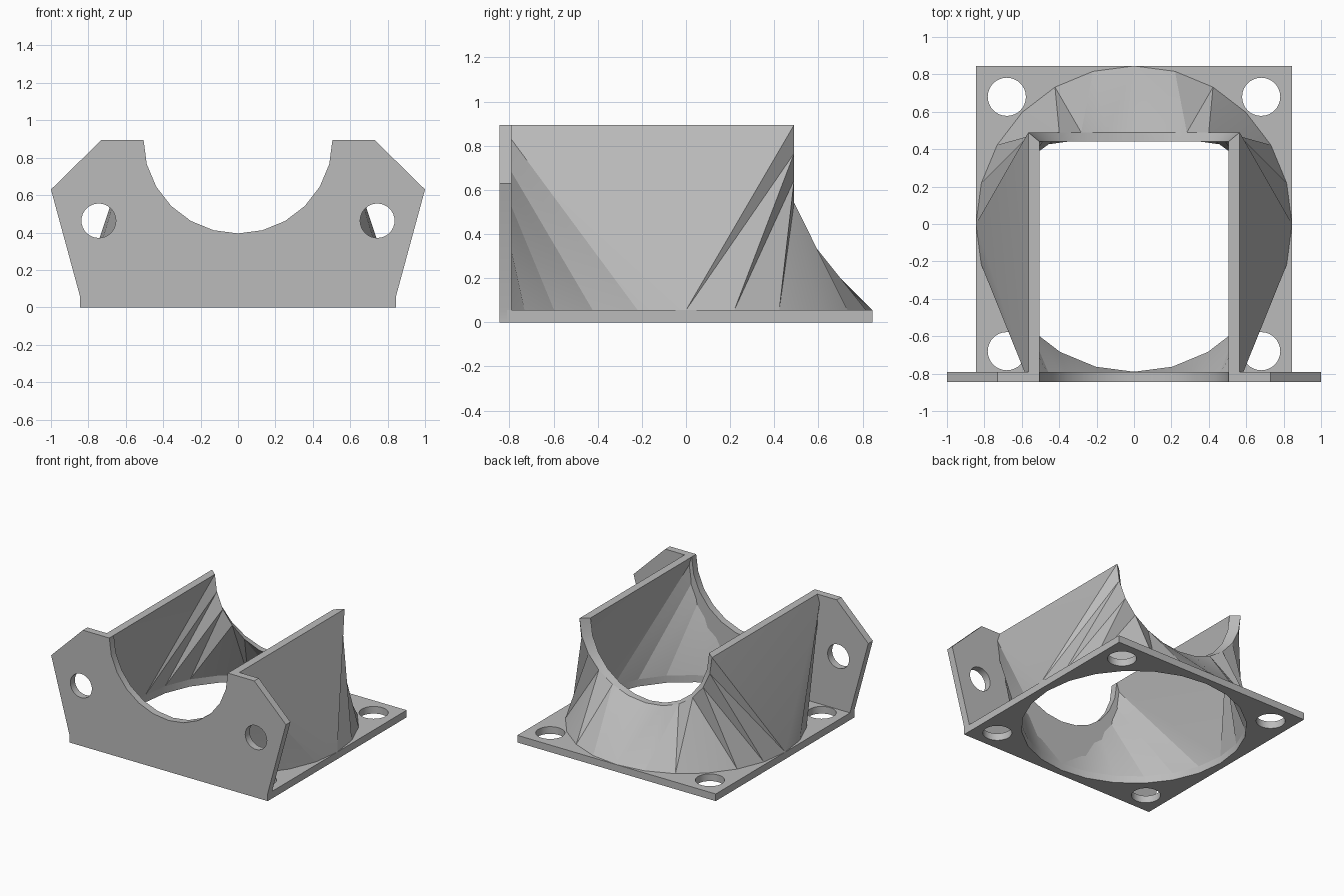
import bpy, bmesh
from math import sin, cos, radians, pi

old = bpy.data.objects.get("Cube")
if old:
    bpy.data.objects.remove(old, do_unlink=True)

grey = bpy.data.materials.new("plain_grey")
grey.use_nodes = True
COLOUR = (0.5, 0.5, 0.5, 1)
grey.diffuse_color = COLOUR
grey.node_tree.nodes["Principled BSDF"].inputs["Base Color"].default_value = COLOUR

T = 0.055        # sheet thickness
R = 0.845        # half width of the flange
TOP = 0.895      # height of the side walls and centre of the saddle arc
ARC = 0.5        # saddle radius
STEP = 15


def circle(cx, cy, r, n=24):
    return [(cx + r * cos(2 * pi * i / n), cy + r * sin(2 * pi * i / n)) for i in range(n)]


def finish(ob):
    bpy.ops.object.select_all(action='DESELECT')
    ob.select_set(True)
    bpy.context.view_layer.objects.active = ob
    if ob.type == 'CURVE':
        bpy.ops.object.convert(target='MESH')
        ob = bpy.context.object
    ob.data.materials.clear()
    ob.data.materials.append(grey)
    bpy.ops.object.shade_smooth_by_angle(angle=radians(25))


def sheet(name, outlines, location, tilt=0):
    """Flat sheet with holes, from an outer outline and hole outlines."""
    cu = bpy.data.curves.new(name, 'CURVE')
    cu.dimensions = '2D'
    cu.fill_mode = 'BOTH'
    cu.extrude = T / 2
    for pts in outlines:
        sp = cu.splines.new('POLY')
        sp.points.add(len(pts) - 1)
        for p, (x, y) in zip(sp.points, pts):
            p.co = (x, y, 0, 1)
        sp.use_cyclic_u = True
    ob = bpy.data.objects.new(name, cu)
    bpy.context.collection.objects.link(ob)
    ob.location = location
    ob.rotation_euler.x = tilt
    finish(ob)


# Square flange with the round opening and four corner holes
flange = [[(-R, -0.81), (R, -0.81), (R, R), (-R, R)], circle(0, 0, R - T)]
flange += [circle(sx * 0.68, sy * 0.68, 0.102, 32) for sx in (-1, 1) for sy in (-1, 1)]
sheet("base_flange", flange, (0, 0, T / 2))

# Upright front plate with the saddle cut and two ears
half = [(R, 0), (R, 0.06), (1, 0.63), (0.73, TOP)]
saddle = [(0.505 * sin(radians(a)), TOP - ARC * cos(radians(a))) for a in range(90, -91, -STEP)]
plate = half + saddle + [(-x, z) for x, z in reversed(half)]
ears = [circle(s * 0.745, 0.463, 0.092, 32) for s in (-1, 1)]
sheet("front_plate", [plate] + ears, (0, -R + T / 2, 0), pi / 2)

# Duct: a thin skin from the round opening up to the open saddle
bm = bmesh.new()


def face(*pts):
    bm.faces.new([bm.verts.new(p) for p in pts])


def skin(radius, half_width, back_y):
    """Rings of one skin: saddle arc and base half circle, for back and front."""
    rings = {}
    for side, y in ((1, back_y), (-1, -0.84)):
        arc, base = [], []
        for a in range(-90, 91, STEP):
            s, c = sin(radians(a)), cos(radians(a))
            arc.append((half_width * s, y, TOP - ARC * c))
            base.append((radius * s, side * radius * c, T))
        rings[side] = arc, base
    return rings


outer = skin(R, 0.565, 0.49)
inner = skin(R - T, 0.505, 0.44)
N = 180 // STEP
for rings in (outer, inner):
    for side, (arc, base) in rings.items():
        for i in range(N):
            j = i + 1
            # the pleats fold the other way near the back corners
            if i < N // 2:
                hi, lo = i, j
            else:
                hi, lo = j, i
            pleat = side == 1 and abs(hi - N // 2) * STEP > 45
            if pleat:
                face(base[hi], arc[hi], arc[lo])
                face(base[hi], base[lo], arc[lo])
            else:
                face(base[lo], arc[lo], arc[hi])
                face(base[lo], base[hi], arc[hi])
    for end in (0, N):
        face(rings[1][1][end], rings[1][0][end], rings[-1][0][end])

# Rims joining the two skins
for side in (1, -1):
    for k in (0, 1):
        o, n = outer[side][k], inner[side][k]
        for i in range(N):
            face(o[i], o[i + 1], n[i + 1], n[i])
for end in (0, N):
    face(outer[1][0][end], inner[1][0][end], inner[-1][0][end], outer[-1][0][end])

bmesh.ops.remove_doubles(bm, verts=bm.verts, dist=0.0001)
bmesh.ops.recalc_face_normals(bm, faces=bm.faces)
mesh = bpy.data.meshes.new("duct_shell")
bm.to_mesh(mesh)
bm.free()
duct = bpy.data.objects.new("duct_shell", mesh)
bpy.context.collection.objects.link(duct)
finish(duct)
